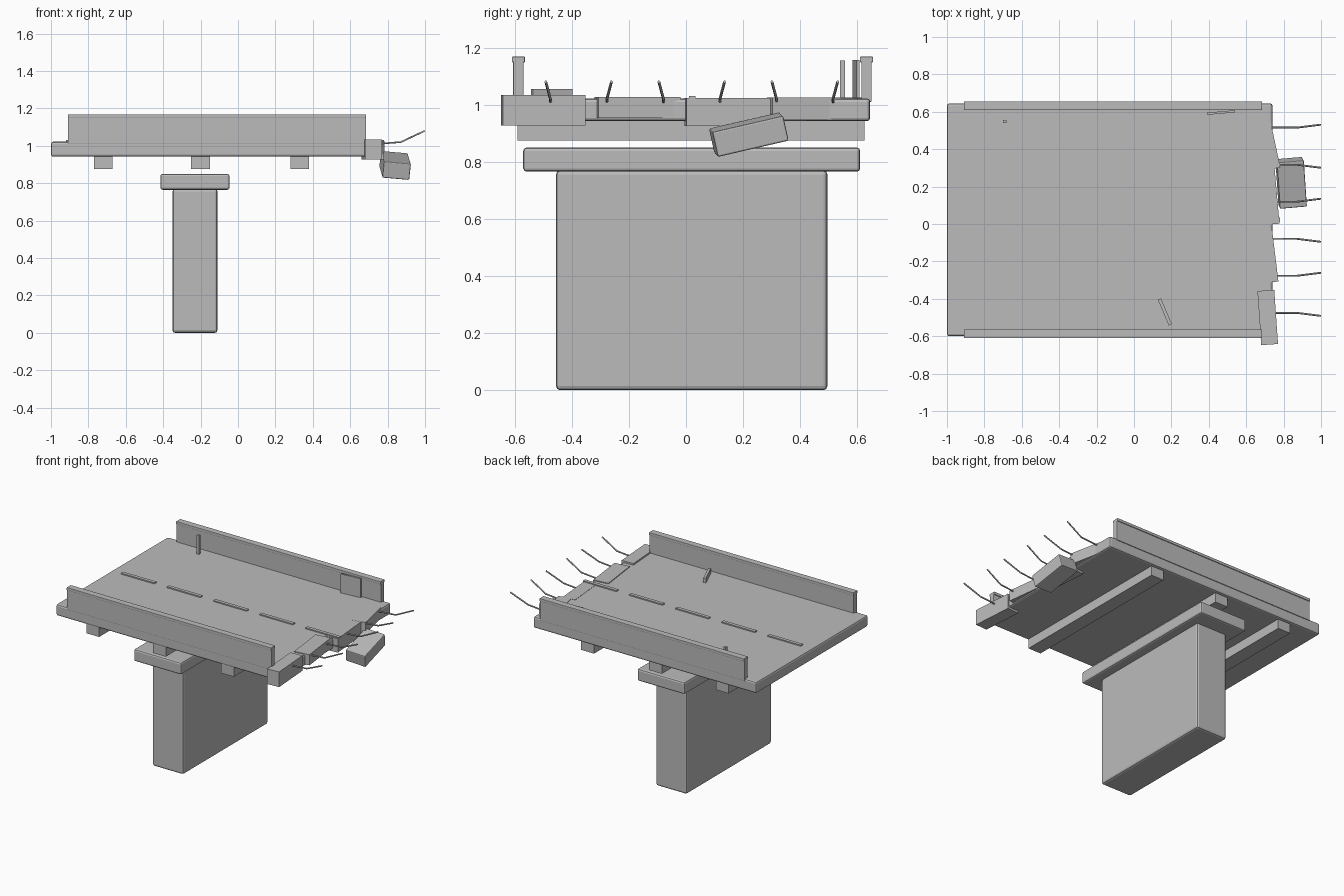
import bpy
from math import radians
from mathutils import Vector

if "Cube" in bpy.data.objects:
    bpy.data.objects.remove(bpy.data.objects["Cube"], do_unlink=True)

GREY = (0.5, 0.5, 0.5, 1)
concrete = bpy.data.materials.new("concrete grey")
concrete.use_nodes = True
concrete.diffuse_color = GREY
concrete.node_tree.nodes["Principled BSDF"].inputs["Base Color"].default_value = GREY


def block(name, centre, size, turn=(0, 0, 0), bevel=0.0):
    """Box given by centre, full size and rotation in degrees."""
    bpy.ops.mesh.primitive_cube_add(size=1, location=centre)
    ob = bpy.context.object
    ob.name = name
    for v in ob.data.vertices:
        v.co = Vector(a * b for a, b in zip(v.co, size))
    ob.rotation_euler = [radians(a) for a in turn]
    ob.data.materials.append(concrete)
    if bevel:
        mod = ob.modifiers.new("worn edges", "BEVEL")
        mod.width = bevel
        mod.segments = 2
    return ob


def span(name, x, y, z, bevel=0.0):
    """Box given by its extent on each axis."""
    ext = (x, y, z)
    return block(name, [(a + b) / 2 for a, b in ext], [b - a for a, b in ext], bevel=bevel)


# Pier, its cap and the cross girders
span("pier", (-0.35, -0.11), (-0.455, 0.495), (0, 0.77), 0.014)
span("pier_cap", (-0.415, -0.045), (-0.57, 0.61), (0.765, 0.85), 0.012)
for i, x in enumerate((-0.72, -0.2, 0.33)):
    span(f"girder_{i + 1}", (x - 0.05, x + 0.05), (-0.59, 0.625), (0.875, 0.945))

# Road deck
span("deck", (-1, 0.74), (-0.6, 0.645), (0.942, 1.022), 0.012)

# Side barriers with a slightly wider coping
for side, y in (("front", -0.587), ("back", 0.632)):
    span(f"{side}_barrier", (-0.91, 0.685), (y - 0.018, y + 0.018), (1.01, 1.155), 0.003)
    span(f"{side}_barrier_coping", (-0.91, 0.685), (y - 0.023, y + 0.023), (1.148, 1.168), 0.003)

# Dashed lane line
for i in range(5):
    x = -0.79 + 0.36 * i
    span(f"lane_dash_{i + 1}", (x - 0.13, x + 0.13), (0.01, 0.034), (1.021, 1.03))

# Standing post, fallen post and loose panel
span("standing_post", (-0.7, -0.682), (0.54, 0.557), (1.02, 1.155))
block("fallen_post", (0.165, -0.47, 1.038), (0.018, 0.15, 0.034), (0, 0, 23))
block("loose_panel", (0.465, 0.596, 1.088), (0.148, 0.012, 0.135), (0, 0, 5))

# Broken slabs along the snapped end
slabs = (
    ((0.715, -0.5, 0.98), (0.09, 0.29, 0.107), 4),
    ((0.7, -0.17, 0.99), (0.11, 0.29, 0.075), 7),
    ((0.72, 0.145, 0.975), (0.09, 0.295, 0.098), 5),
    ((0.705, 0.45, 0.985), (0.09, 0.32, 0.079), 12),
)
for i, (centre, size, turn) in enumerate(slabs):
    block(f"broken_slab_{i + 1}", centre, size, (0, 0, turn))
block("hanging_chunk", (0.84, 0.22, 0.895), (0.145, 0.255, 0.09), (13, 5, 5), 0.006)

# Bent reinforcing bars
for i in range(6):
    y = -0.475 + 0.198 * i
    drift = 0.016 if i % 2 else -0.016
    curve = bpy.data.curves.new(f"reinforcing_bar_{i + 1}", "CURVE")
    curve.dimensions = "3D"
    curve.bevel_depth = 0.005
    curve.bevel_resolution = 1
    curve.use_fill_caps = True
    line = curve.splines.new("POLY")
    line.points.add(2)
    path = ((0.68, y, 1.005), (0.87, y, 1.02), (0.998, y + drift, 1.08))
    for point, co in zip(line.points, path):
        point.co = (*co, 1)
    curve.materials.append(concrete)
    bar = bpy.data.objects.new(curve.name, curve)
    bpy.context.collection.objects.link(bar)
